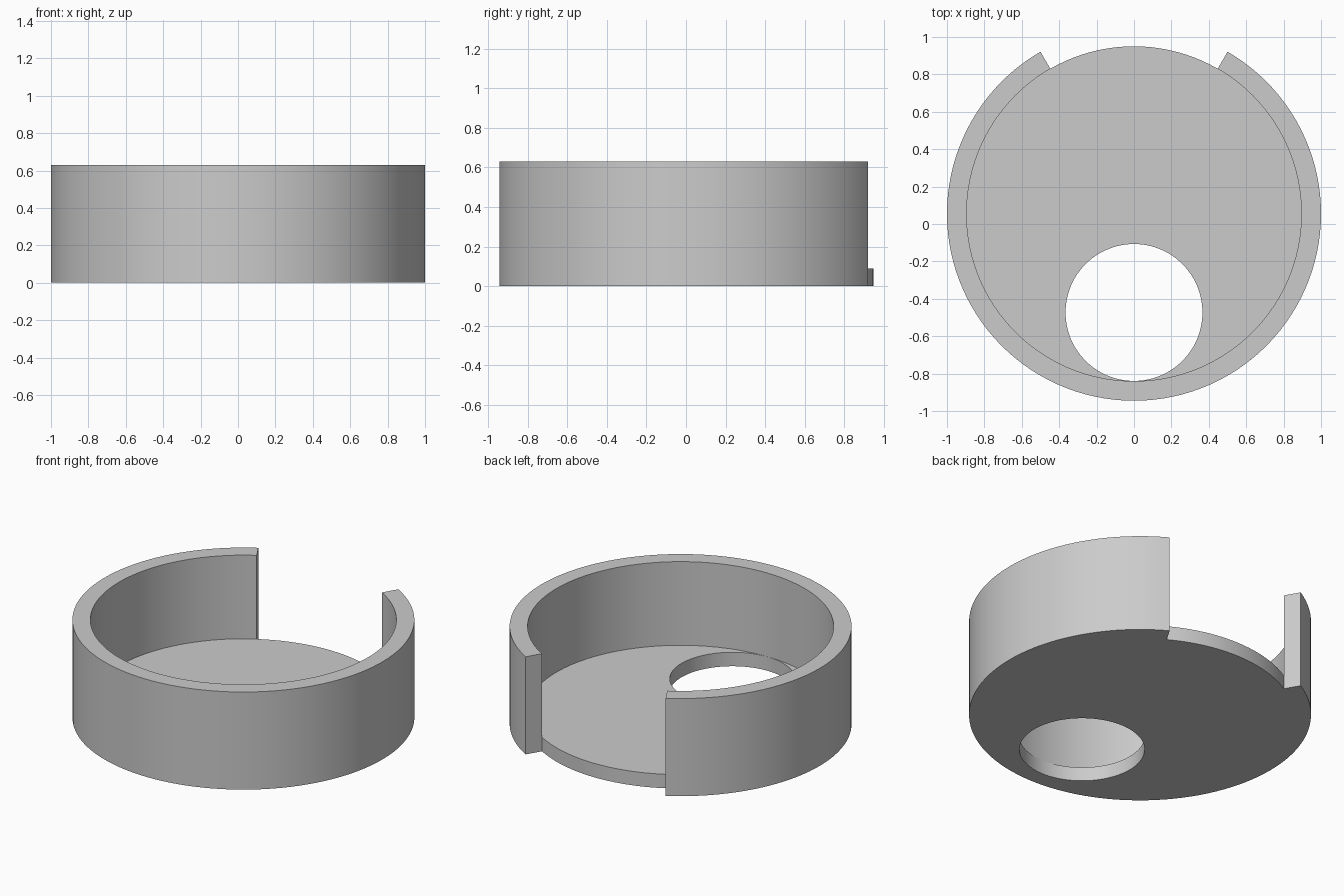
import bpy
import bmesh
from math import cos, sin, tau, radians

if "Cube" in bpy.data.objects:
    bpy.data.objects.remove(bpy.data.objects["Cube"], do_unlink=True)

SEGMENTS = 120
CENTRE_Y = 0.055
OUTER, INNER = 1.0, 0.895
HOLE_R, HOLE_Y = 0.366, -0.473
FLOOR_Z, RIM_Z = 0.09, 0.63
GAP_START, GAP_END = SEGMENTS // 6, SEGMENTS // 3   # opening at the back

grey = bpy.data.materials.new("light_grey")
grey.use_nodes = True
colour = (0.6, 0.6, 0.6, 1)
grey.diffuse_color = colour
grey.node_tree.nodes["Principled BSDF"].inputs["Base Color"].default_value = colour

bm = bmesh.new()


def ring(radius, centre_y, z, indices=range(SEGMENTS)):
    """Circle of vertices, keyed by segment index."""
    return {i: bm.verts.new((radius * cos(tau * i / SEGMENTS),
                             centre_y + radius * sin(tau * i / SEGMENTS), z))
            for i in indices}


wall = [i for i in range(SEGMENTS) if not GAP_START < i < GAP_END]
hole_low = ring(HOLE_R, HOLE_Y, 0)
hole_high = ring(HOLE_R, HOLE_Y, FLOOR_Z)
floor_low = ring(INNER, CENTRE_Y, 0)
floor_high = ring(INNER, CENTRE_Y, FLOOR_Z)
rim_in = ring(INNER, CENTRE_Y, RIM_Z, wall)
rim_out = ring(OUTER, CENTRE_Y, RIM_Z, wall)
base_out = ring(OUTER, CENTRE_Y, 0, wall)

# Floor with its round hole, and the wall swept around it
floor_path = [floor_low, hole_low, hole_high, floor_high]
wall_path = [floor_high, rim_in, rim_out, base_out, floor_low]
for i in range(SEGMENTS):
    j = (i + 1) % SEGMENTS
    in_gap = GAP_START <= i < GAP_END
    path = floor_path + ([floor_low] if in_gap else wall_path[1:])
    for a, b in zip(path, path[1:]):
        bm.faces.new((a[i], a[j], b[j], b[i]))

# End faces of the wall at the opening
for i in (GAP_START, GAP_END):
    bm.faces.new([r[i] for r in wall_path])

bmesh.ops.recalc_face_normals(bm, faces=bm.faces)
mesh = bpy.data.meshes.new("open_round_tray")
bm.to_mesh(mesh)
bm.free()
mesh.materials.append(grey)

tray = bpy.data.objects.new("open_round_tray", mesh)
bpy.context.collection.objects.link(tray)
bpy.ops.object.select_all(action="DESELECT")
tray.select_set(True)
bpy.context.view_layer.objects.active = tray
bpy.ops.object.shade_smooth_by_angle(angle=radians(30))
